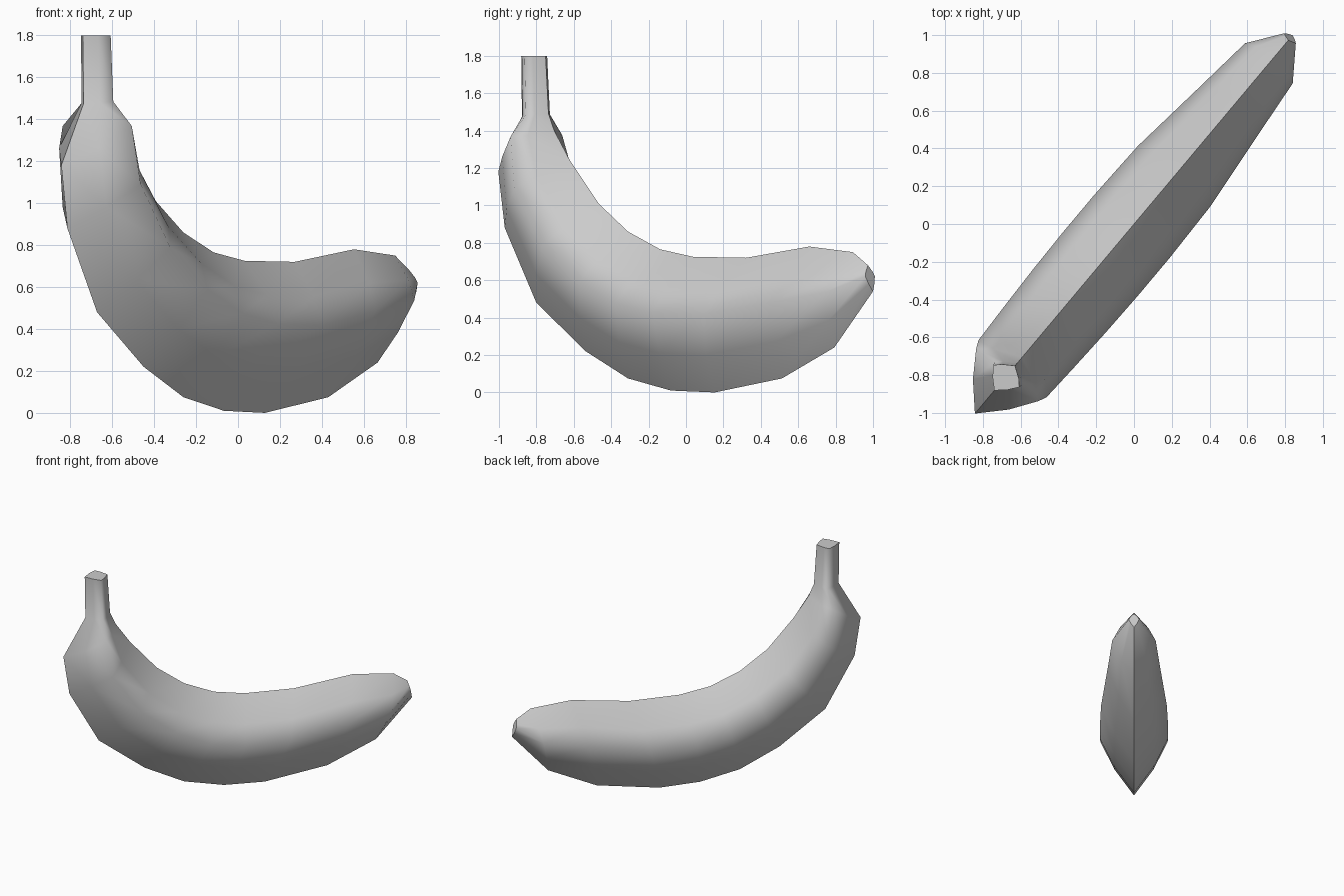
import bpy, bmesh
from mathutils import Vector

if "Cube" in bpy.data.objects:
    bpy.data.objects.remove(bpy.data.objects["Cube"])

# Rings from stem to tip: inner ridge (s, z), outer ridge (s, z), half width
# s runs along the diagonal plane in which the fruit bends
RINGS = [
    (-0.98, 1.80, -1.15, 1.80, 0.09),
    (-0.96, 1.49, -1.145, 1.475, 0.095),
    (-0.92, 1.40, -1.31, 1.18, 0.215),
    (-0.81, 1.24, -1.265, 0.88, 0.235),
    (-0.61, 1.01, -1.045, 0.48, 0.245),
    (-0.405, 0.86, -0.70, 0.22, 0.255),
    (-0.18, 0.765, -0.405, 0.075, 0.26),
    (0.05, 0.725, -0.105, 0.01, 0.26),
    (0.42, 0.72, 0.20, 0.0, 0.25),
    (0.86, 0.78, 0.67, 0.075, 0.20),
    (1.165, 0.75, 1.035, 0.24, 0.165),
    (1.27, 0.68, 1.305, 0.54, 0.04),
]
# Eight-sided section: (fraction from outer to inner ridge, width factor)
SECTION = [(0, 0), (0.28, 0.58), (0.58, 1), (0.77, 0.66),
           (1, 0), (0.77, -0.66), (0.58, -1), (0.28, -0.58)]
ALONG = Vector((0.643, 0.766, 0))
ACROSS = Vector((0.766, -0.643, 0))

bm = bmesh.new()
loops = []
for i, (si, zi, so, zo, w) in enumerate(RINGS):
    loop = []
    for f, k in SECTION:
        s, z = so + (si - so) * f, zo + (zi - zo) * f
        if i == 2:                      # shoulder sides rise toward the stem
            s += 0.04 * abs(k)
            z += 0.06 * k * k
        loop.append(bm.verts.new(ALONG * s + ACROSS * (w * k) + Vector((0, 0, z))))
    loops.append(loop)

# Skin between rings, flat caps at stem and tip
n = len(SECTION)
for a, b in zip(loops, loops[1:]):
    for j in range(n):
        bm.faces.new((a[j], a[(j + 1) % n], b[(j + 1) % n], b[j]))
caps = [bm.faces.new(loops[0]), bm.faces.new(loops[-1])]
bmesh.ops.recalc_face_normals(bm, faces=bm.faces[:])

# Smooth skin with sharp ridges and cap rims
for f in bm.faces:
    f.smooth = f not in caps
for f in caps:
    for e in f.edges:
        e.smooth = False
for a, b in zip(loops, loops[1:]):
    for j in (0, n // 2):
        bm.edges.get((a[j], b[j])).smooth = False

mesh = bpy.data.meshes.new("banana")
bm.to_mesh(mesh)
bm.free()
bpy.context.collection.objects.link(bpy.data.objects.new("banana", mesh))
